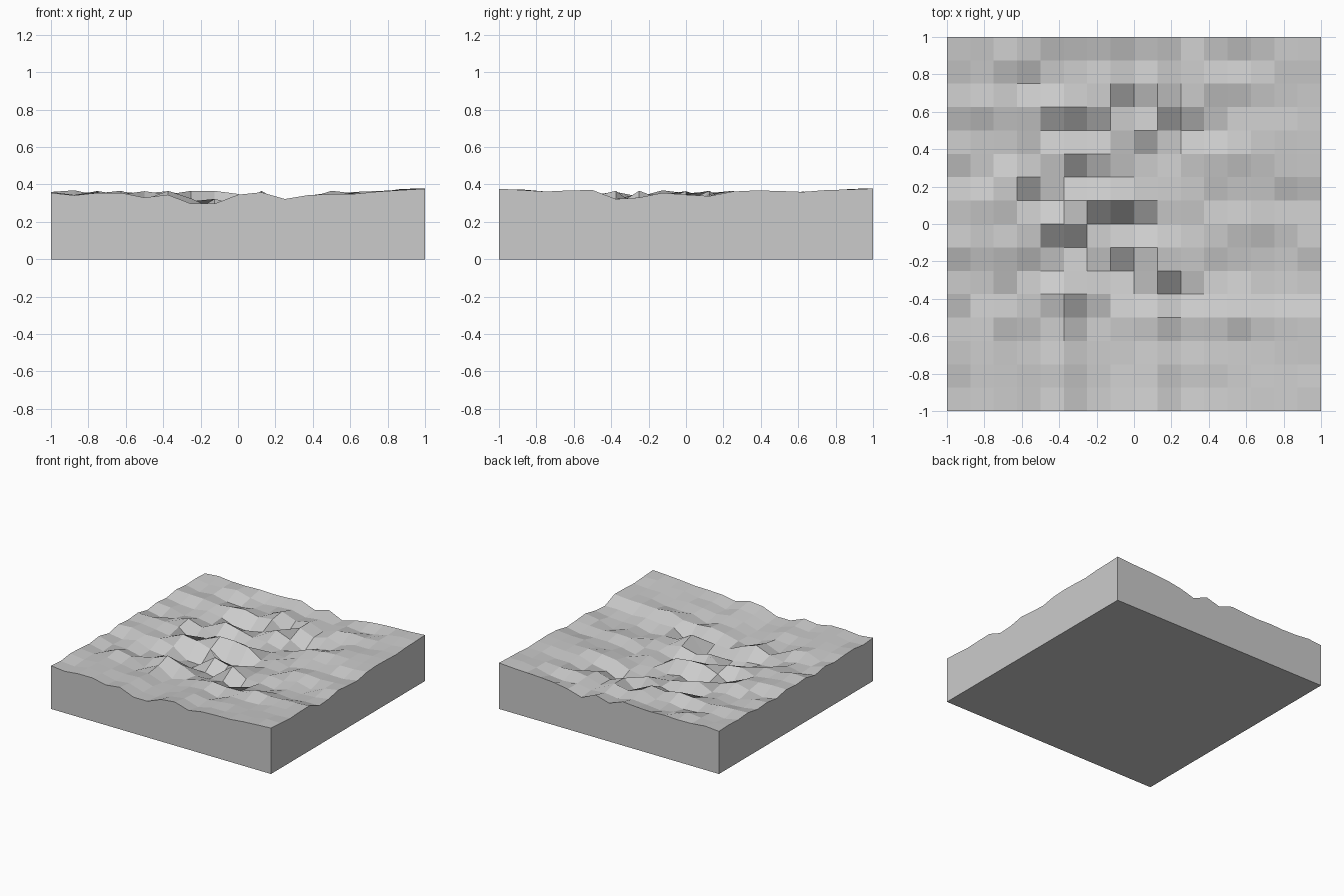
import bpy, bmesh, random

if "Cube" in bpy.data.objects:
    bpy.data.objects.remove(bpy.data.objects["Cube"])

random.seed(4)
N = 16            # cells per side
STEP = 2 / N

# rim heights along each side, from -1 to 1
front = [.355, .342, .355, .355, .33, .345, .297, .297, .345, .358, .322, .343, .348, .35, .362, .37, .377]
right = [.377, .37, .362, .368, .37, .322, .33, .355, .345, .338, .362, .368, .365, .36, .37, .373, .378]
back = [.35, .36, .348, .345, .35, .345, .35, .36, .315, .35, .295, .33, .35, .36, .365, .37, .378]
left = [.355, .345, .36, .355, .345, .36, .335, .36, .35, .36, .335, .35, .34, .36, .35, .355, .35]

# steep cells facing front right: (column, row from the back, steepness)
slopes = [(3, 1, 2), (2, 1, 1), (7, 2, 2), (5, 3, 3), (4, 3, 2), (9, 3, 2), (1, 3, 1),
          (3, 4, 1), (8, 4, 2), (5, 5, 3), (4, 5, 1), (10, 5, 1), (3, 6, 3), (14, 6, 1),
          (6, 7, 3), (7, 7, 3), (8, 7, 2), (10, 7, 1), (4, 8, 3), (5, 8, 3), (13, 8, 2),
          (12, 8, 1), (7, 9, 3), (9, 10, 3), (2, 10, 2), (5, 11, 2), (6, 11, 1),
          (5, 12, 1), (2, 12, 1), (9, 12, 1), (12, 12, 1)]

# ground: follows the nearest rims, sinks towards the middle, roughened by noise
height = {}
for i in range(N + 1):
    for j in range(N + 1):
        if i in (0, N) or j in (0, N):
            height[i, j] = (front[i] if j == 0 else back[i] if j == N else
                            left[j] if i == 0 else right[j])
            continue
        near = [(front[i], j), (back[i], N - j), (left[j], i), (right[j], N - i)]
        rim = sum(h / d ** 2 for h, d in near) / sum(1 / d ** 2 for h, d in near)
        x, y = i / N * 2 - 1, j / N * 2 - 1
        bowl = (1 - x * x) * (1 - y * y)
        calm = 0.4 if j < 4 or i > 13 else 1.0
        height[i, j] = rim - 0.055 * bowl + calm * random.uniform(-0.026, 0.026)

# each steep cell is raised at its back left corner and dug at its front right
for c, r, s in slopes:
    for corner, lift in (((c, N - r), 0.02), ((c + 1, N - r - 1), -0.018)):
        if 0 < corner[0] < N and 0 < corner[1] < N:
            height[corner] = min(0.366, max(0.22, height[corner] + lift * s))

bm = bmesh.new()
grid = {(i, j): bm.verts.new((-1 + i * STEP, -1 + j * STEP, h)) for (i, j), h in height.items()}
for i in range(N):
    for j in range(N):
        bm.faces.new([grid[i, j], grid[i + 1, j], grid[i + 1, j + 1], grid[i, j + 1]])

# walls and flat base
base = [bm.verts.new((x, y, 0)) for x, y in ((-1, -1), (1, -1), (1, 1), (-1, 1))]
rims = [[grid[k, 0] for k in range(N + 1)],
        [grid[N, k] for k in range(N + 1)],
        [grid[N - k, N] for k in range(N + 1)],
        [grid[0, N - k] for k in range(N + 1)]]
for k, rim in enumerate(rims):
    bm.faces.new([base[k], base[(k + 1) % 4]] + rim[::-1])
bm.faces.new(base[::-1])
bmesh.ops.recalc_face_normals(bm, faces=bm.faces)

mesh = bpy.data.meshes.new("terrain_block")
bm.to_mesh(mesh)
bm.free()
bpy.context.collection.objects.link(bpy.data.objects.new("terrain_block", mesh))
